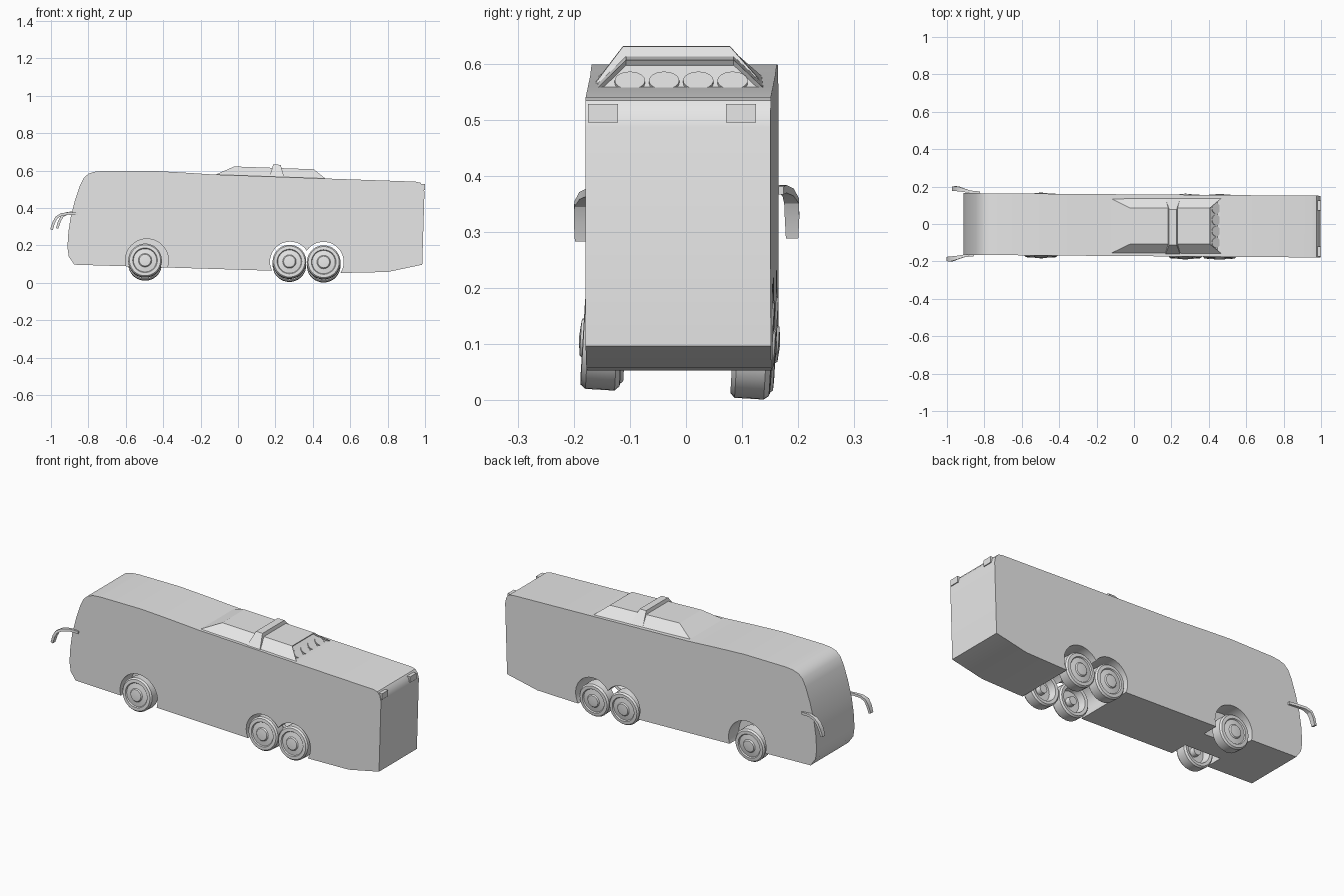
import bpy, bmesh, math
from mathutils import Matrix, Vector

if "Cube" in bpy.data.objects:
    bpy.data.objects.remove(bpy.data.objects["Cube"], do_unlink=True)

grey = bpy.data.materials.new("light_grey")
grey.use_nodes = True
COLOUR = (0.8, 0.8, 0.8, 1)
grey.diffuse_color = COLOUR
grey.node_tree.nodes["Principled BSDF"].inputs["Base Color"].default_value = COLOUR


def side_shift(x):
    """The coach stands slightly turned: sideways offset along its length."""
    return -0.0074 * (x + 0.9)


def finish(bm, name, smooth=False):
    bmesh.ops.recalc_face_normals(bm, faces=bm.faces[:])
    mesh = bpy.data.meshes.new(name)
    bm.to_mesh(mesh)
    bm.free()
    mesh.materials.append(grey)
    obj = bpy.data.objects.new(name, mesh)
    bpy.context.collection.objects.link(obj)
    if smooth:
        shade(obj)
    return obj


def select(obj):
    bpy.ops.object.select_all(action="DESELECT")
    obj.select_set(True)
    bpy.context.view_layer.objects.active = obj


def shade(obj):
    select(obj)
    bpy.ops.object.shade_smooth_by_angle(angle=math.radians(30))


def loft(bm, loops):
    """Join point loops with quads and cap both ends; returns side faces."""
    rings = [[bm.verts.new(p) for p in loop] for loop in loops]
    n = len(rings[0])
    sides = []
    for a, b in zip(rings, rings[1:]):
        for i in range(n):
            j = (i + 1) % n
            sides.append(bm.faces.new((a[i], a[j], b[j], b[i])))
    bm.faces.new(rings[0])
    bm.faces.new(rings[-1])
    return sides


def rect(x0, x1, y0, y1, z0, z1):
    """Rectangle whose height runs from z0 at x0 to z1 at x1."""
    return [(x0, y0, z0), (x1, y0, z1), (x1, y1, z1), (x0, y1, z0)]


def cylinder(bm, centre, axis, radius, depth, segments=32):
    turn = Vector((0, 0, 1)).rotation_difference(Vector(axis)).to_matrix().to_4x4()
    bmesh.ops.create_cone(bm, cap_ends=True, segments=segments, radius1=radius,
                          radius2=radius, depth=depth,
                          matrix=Matrix.Translation(centre) @ turn)


# Body shell: side profile extruded across the width
PROFILE = [(-0.875, 0.097), (-0.905, 0.14), (-0.912, 0.19), (-0.907, 0.27),
           (-0.895, 0.35), (-0.872, 0.44), (-0.845, 0.52), (-0.825, 0.56),
           (-0.80, 0.583), (-0.765, 0.594), (-0.72, 0.598), (-0.47, 0.599),
           (-0.30, 0.59), (-0.13, 0.579), (0.40, 0.56), (0.95, 0.541),
           (0.975, 0.535), (0.99, 0.517), (0.997, 0.487), (0.985, 0.097),
           (0.80, 0.058), (0.57, 0.053)]
HALF = 0.165
bm = bmesh.new()
loft(bm, [[(x, s * HALF + side_shift(x), z) for x, z in PROFILE] for s in (-1, 1)])
body = finish(bm, "body")

# Wheel arches: short wells at the front, a through-cut at the rear axles
ARCHES = [(-0.487, -0.155, 0.12, 0.115, 0.17), (-0.487, 0.155, 0.12, 0.115, 0.17),
          (0.278, 0, 0.113, 0.107, 0.6), (0.457, 0, 0.111, 0.108, 0.6)]
for x, y, z, radius, depth in ARCHES:
    bm = bmesh.new()
    cylinder(bm, (x, y, z), (0, 1, 0), radius, depth, 48)
    cutter = finish(bm, "arch_cutter")
    cutter.hide_render = True
    cut = body.modifiers.new("arch", "BOOLEAN")
    cut.object = cutter
    cut.solver = "EXACT"
    select(body)
    bpy.ops.object.modifier_apply(modifier=cut.name)
    bpy.data.objects.remove(cutter, do_unlink=True)
shade(body)

# Wheels: revolved tyre, dished rim and hub, leaning a little to the left
WHEEL = [(0, 0.012), (0.022, 0.012), (0.024, 0.04), (0.058, 0.04), (0.066, 0.002),
         (0.082, 0), (0.09, 0.008), (0.09, 0.06), (0.083, 0.069), (0.066, 0.07),
         (0.062, 0.064), (0.036, 0.068), (0.031, 0.074), (0, 0.077)]
LEAN = -0.06


def wheel(name, x, z, side):
    bm = bmesh.new()
    verts = [bm.verts.new((r, side * d, 0)) for r, d in WHEEL]
    edges = [bm.edges.new(pair) for pair in zip(verts, verts[1:])]
    bmesh.ops.spin(bm, geom=verts + edges, cent=(0, 0, 0), axis=(0, 1, 0),
                   angle=math.tau, steps=36)
    bmesh.ops.remove_doubles(bm, verts=bm.verts[:], dist=0.0001)
    y = side * 0.099 - 0.005 + side_shift(x)
    place = Matrix.Translation((x, y, z + LEAN * (y + 0.115)))
    bm.transform(place @ Matrix.Rotation(LEAN, 4, "X"))
    finish(bm, name, smooth=True)


for label, x, z in (("front", -0.497, 0.117), ("middle", 0.275, 0.110),
                    ("rear", 0.458, 0.107)):
    wheel(label + "_wheel_right", x, z, -1)
    wheel(label + "_wheel_left", x, z, 1)

# Roof unit: tapered box with a recessed sloping rear panel
bm = bmesh.new()
sides = loft(bm, [rect(-0.13, 0.47, -0.16, 0.14, 0.574, 0.555),
                  rect(-0.02, 0.405, -0.107, 0.085, 0.622, 0.607)])
panel = max(sides, key=lambda f: f.calc_center_median().x)
out = Vector((0.58, 0, 0.81))
bmesh.ops.inset_region(bm, faces=[panel], thickness=0.006)
for v in panel.verts:
    v.co -= out * 0.012
finish(bm, "roof_unit")

# Round fans inside the panel
for i in range(4):
    bm = bmesh.new()
    spot = Vector((0.441, -0.1 + i * 0.061, 0.572)) - out * 0.008
    cylinder(bm, spot, out, 0.027, 0.012, 24)
    finish(bm, "roof_fan", smooth=True)

# Raised band across the roof unit
bm = bmesh.new()
loft(bm, [rect(0.167, 0.248, -0.165, 0.14, 0.563, 0.561),
          rect(0.188, 0.228, -0.112, 0.078, 0.632, 0.631)])
finish(bm, "roof_band")

# Small lamp blocks on the upper rear corners
for name, y in (("rear_lamp_right", -0.148), ("rear_lamp_left", 0.098)):
    bm = bmesh.new()
    loft(bm, [rect(0.965, 1.0, y - 0.027, y + 0.027, z, z) for z in (0.495, 0.528)])
    finish(bm, name)

# Mirrors: flat arms reaching forward, with heads hanging down
MIRROR = [(0, 0, 0, 0.006), (0.05, 0.004, 0.003, 0.007), (0.09, 0.014, -0.003, 0.01),
          (0.115, 0.02, -0.018, 0.013), (0.13, 0.021, -0.045, 0.013),
          (0.142, 0.021, -0.083, 0.011)]


def mirror(name, x, y, z, side):
    bm = bmesh.new()
    loops = []
    for i, (forward, outward, up, half) in enumerate(MIRROR):
        a, b = MIRROR[max(i - 1, 0)], MIRROR[min(i + 1, len(MIRROR) - 1)]
        along = Vector((a[0] - b[0], 0, b[2] - a[2])).normalized()
        thick = Vector((-along.z, 0, along.x)) * 0.007
        centre = Vector((x - forward, y + side * outward, z + up))
        wide = Vector((0, half, 0))
        loops.append([centre + wide + thick, centre - wide + thick,
                      centre - wide - thick, centre + wide - thick])
    loft(bm, loops)
    finish(bm, name, smooth=True)


mirror("mirror_right", -0.855, -0.166, 0.368, -1)
mirror("mirror_left", -0.825, 0.168, 0.374, 1)
